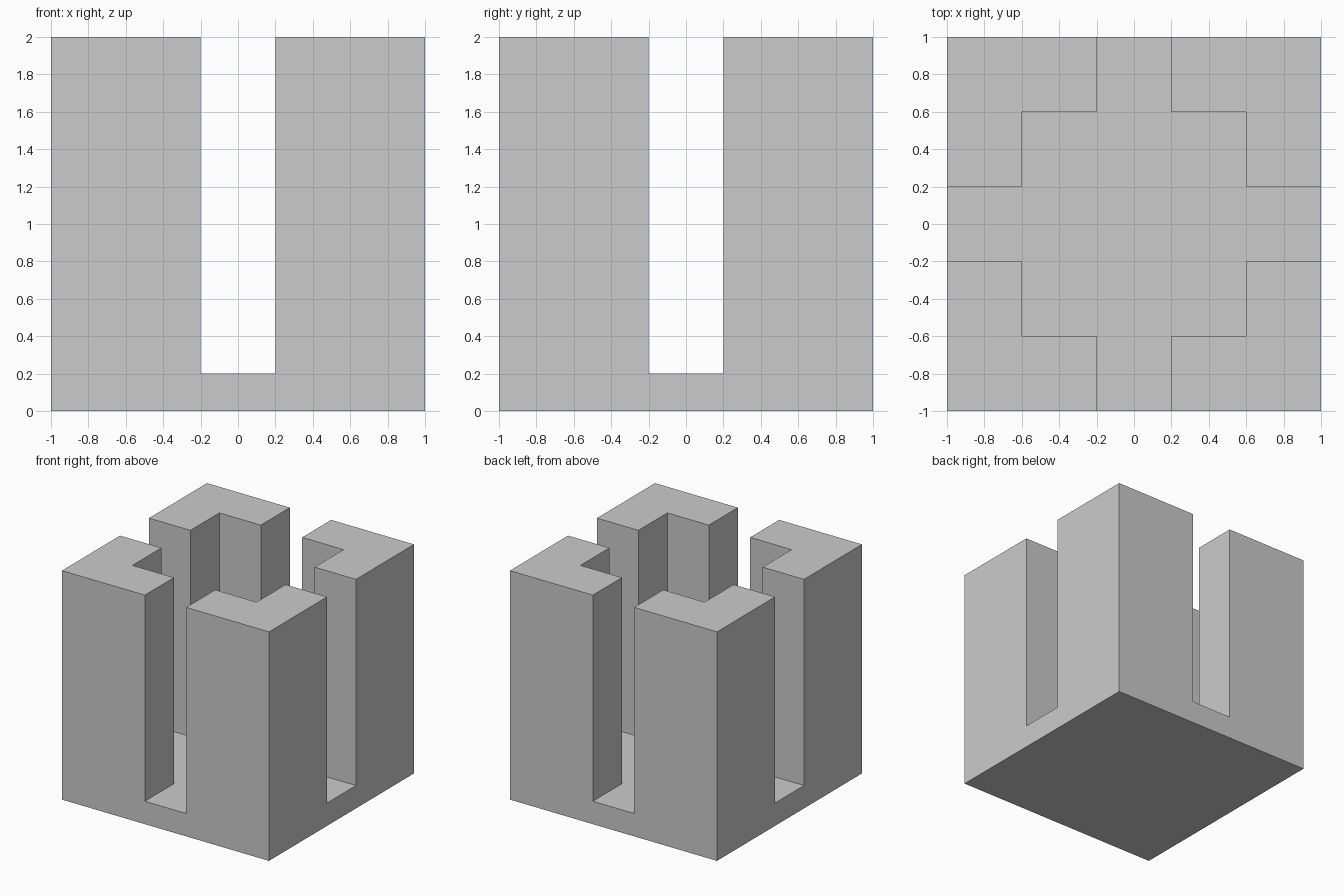
import bpy
import bmesh

# Remove the default cube
cube = bpy.data.objects.get("Cube")
if cube:
    bpy.data.objects.remove(cube, do_unlink=True)

BASE_TOP = 0.2
HEIGHT = 2.0
SLOT = 0.2    # half width of the slots
INNER = 0.6   # half width of the central well

# Plain grey material
GREY = (0.6, 0.6, 0.6, 1.0)
grey = bpy.data.materials.new("plain_grey")
grey.use_nodes = True
grey.diffuse_color = GREY
for node in grey.node_tree.nodes:
    if node.type == 'BSDF_PRINCIPLED':
        node.inputs["Base Color"].default_value = GREY


def raise_faces(bm, faces, height):
    """Extrude faces straight up and return the raised caps."""
    result = bmesh.ops.extrude_face_region(bm, geom=faces)["geom"]
    verts = [g for g in result if isinstance(g, bmesh.types.BMVert)]
    bmesh.ops.translate(bm, verts=verts, vec=(0, 0, height))
    return [g for g in result if isinstance(g, bmesh.types.BMFace)]


def in_corner_post(face):
    """True for cells of the four L-shaped posts."""
    c = face.calc_center_median()
    x, y = abs(c.x), abs(c.y)
    return min(x, y) > SLOT and max(x, y) > INNER


# Square base plate, divided into five by five cells
bm = bmesh.new()
bmesh.ops.create_grid(bm, x_segments=5, y_segments=5, size=1.0)
floor = raise_faces(bm, bm.faces[:], BASE_TOP)

# Four L-shaped corner posts rising from the plate
raise_faces(bm, [f for f in floor if in_corner_post(f)], HEIGHT - BASE_TOP)

# Merge coplanar cells into clean flat faces
bmesh.ops.recalc_face_normals(bm, faces=bm.faces[:])
bmesh.ops.dissolve_limit(bm, angle_limit=0.01, verts=bm.verts[:], edges=bm.edges[:])

mesh = bpy.data.meshes.new("slotted_block")
bm.to_mesh(mesh)
bm.free()
mesh.materials.append(grey)
block = bpy.data.objects.new("slotted_block", mesh)
bpy.context.collection.objects.link(block)
